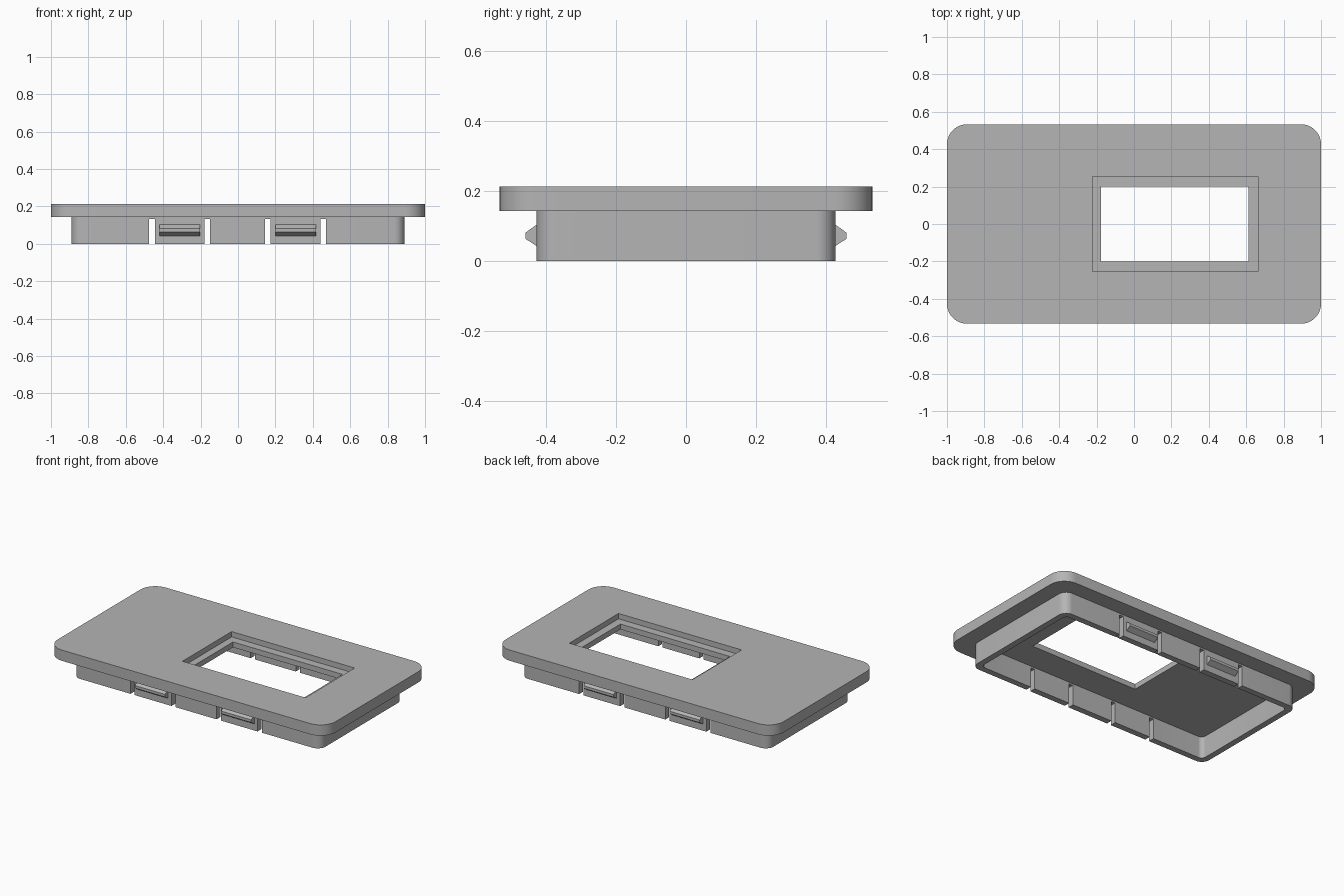
import bpy, bmesh, math

if "Cube" in bpy.data.objects:
    bpy.data.objects.remove(bpy.data.objects["Cube"], do_unlink=True)

grey = bpy.data.materials.new("plain grey plastic")
grey.use_nodes = True
COLOUR = (0.46, 0.46, 0.46, 1)
grey.diffuse_color = COLOUR
grey.node_tree.nodes["Principled BSDF"].inputs["Base Color"].default_value = COLOUR


def prism(name, points, vector):
    """Extrude a closed 3D outline along a vector."""
    bm = bmesh.new()
    face = bm.faces.new([bm.verts.new(p) for p in points])
    top = bmesh.ops.extrude_face_region(bm, geom=[face])["geom"]
    bmesh.ops.translate(bm, vec=vector, verts=[v for v in top if isinstance(v, bmesh.types.BMVert)])
    bmesh.ops.recalc_face_normals(bm, faces=bm.faces)
    mesh = bpy.data.meshes.new(name)
    bm.to_mesh(mesh)
    bm.free()
    obj = bpy.data.objects.new(name, mesh)
    obj.data.materials.append(grey)
    bpy.context.collection.objects.link(obj)
    return obj


def slab(name, half_x, half_y, radius, z0, z1, steps=10):
    """Upright slab with rounded corners."""
    points = []
    for quarter, (sx, sy) in enumerate([(1, 1), (-1, 1), (-1, -1), (1, -1)]):
        for i in range(steps + 1):
            a = (quarter + i / steps) * math.pi / 2
            points.append((sx * (half_x - radius) + radius * math.cos(a),
                           sy * (half_y - radius) + radius * math.sin(a), z0))
    return prism(name, points, (0, 0, z1 - z0))


def box(name, x0, x1, half_y, z0, z1):
    points = [(x0, -half_y, z0), (x1, -half_y, z0), (x1, half_y, z0), (x0, half_y, z0)]
    return prism(name, points, (0, 0, z1 - z0))


def cut(obj, cutter):
    """Subtract the cutter and remove it."""
    mod = obj.modifiers.new("cut", "BOOLEAN")
    mod.operation = "DIFFERENCE"
    mod.solver = "EXACT"
    mod.object = cutter
    bpy.context.view_layer.objects.active = obj
    bpy.ops.object.modifier_apply(modifier=mod.name)
    bpy.data.objects.remove(cutter, do_unlink=True)


def smooth(obj):
    bpy.ops.object.select_all(action="DESELECT")
    obj.select_set(True)
    bpy.context.view_layer.objects.active = obj
    bpy.ops.object.shade_smooth_by_angle(angle=math.radians(30))


PLATE_Z, TOP_Z = 0.143, 0.213

# Cover plate with a stepped window
plate = slab("cover_plate", 1, 0.533, 0.107, PLATE_Z, TOP_Z)
cut(plate, box("recess_cutter", -0.223, 0.663, 0.253, 0.178, 0.3))
cut(plate, box("window_cutter", -0.176, 0.612, 0.2, 0.05, 0.3))
smooth(plate)

# Hollow skirt under the plate, slotted to free the clip tabs
skirt = slab("skirt_wall", 0.89, 0.427, 0.055, 0, PLATE_Z)
cut(skirt, slab("hollow_cutter", 0.85, 0.387, 0.03, -0.1, 0.3))
for x in (-0.46, -0.165, 0.16, 0.455):
    cut(skirt, box("slot_cutter", x - 0.015, x + 0.015, 0.6, -0.1, 0.133))
smooth(skirt)

# Wedge clips on the front and back tabs
for side, s in (("front", -1), ("back", 1)):
    for label, x in (("right", -0.42), ("left", 0.2)):
        profile = [(0.42, 0.043), (0.427, 0.043), (0.459, 0.064),
                   (0.459, 0.081), (0.427, 0.104), (0.42, 0.104)]
        prism(f"{side}_{label}_clip", [(x, s * y, z) for y, z in profile], (0.216, 0, 0))
